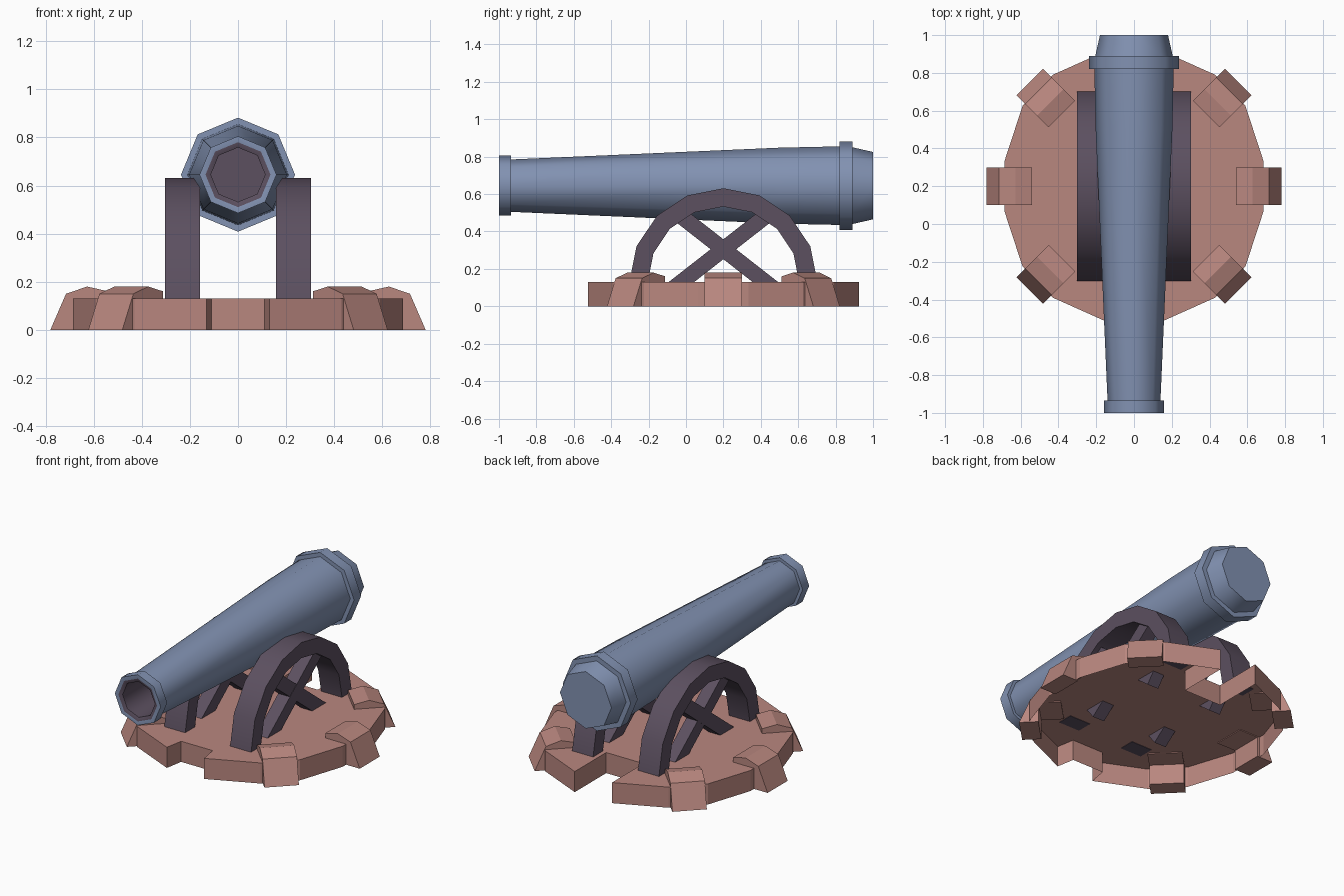
import bpy, bmesh
from math import sin, cos, pi, radians
from mathutils import Matrix, Vector

if "Cube" in bpy.data.objects:
    bpy.data.objects.remove(bpy.data.objects["Cube"])


def material(name, rgb):
    m = bpy.data.materials.new(name)
    m.diffuse_color = (*rgb, 1)
    m.use_nodes = True
    m.node_tree.nodes["Principled BSDF"].inputs["Base Color"].default_value = m.diffuse_color
    return m


BLUE = material("blue_steel", (0.223, 0.287, 0.445))
PURPLE = material("dark_purple_iron", (0.107, 0.08, 0.117))
PINK = material("dusty_pink", (0.485, 0.242, 0.212))
CY = 0.2  # centre of the mount along y


def finish(bm, name, mats, angle=30, recalc=True):
    if recalc:
        bmesh.ops.recalc_face_normals(bm, faces=bm.faces)
    me = bpy.data.meshes.new(name)
    bm.to_mesh(me)
    bm.free()
    for m in mats:
        me.materials.append(m)
    me.polygons.foreach_set("use_smooth", [True] * len(me.polygons))
    me.set_sharp_from_angle(angle=radians(angle))
    ob = bpy.data.objects.new(name, me)
    bpy.context.collection.objects.link(ob)
    return ob


def prism(name, pts, u, v, w, origin, depth, mat):
    """Closed prism: 2D outline along axes u, v, extruded by depth centred along w."""
    u, v, w, origin = map(Vector, (u, v, w, origin))
    bm = bmesh.new()
    a, b = [[bm.verts.new(origin + u * p + v * q + w * s * depth / 2) for p, q in pts]
            for s in (-1, 1)]
    bm.faces.new(a)
    bm.faces.new(b)
    n = len(pts)
    for i in range(n):
        j = (i + 1) % n
        bm.faces.new((a[i], a[j], b[j], b[i]))
    return finish(bm, name, [mat])


# Barrel: eight-sided lathe from breech to muzzle, then into the dark bore
profile = [(1.0, .18), (.89, .205), (.89, .237), (.82, .237), (.82, .21), (.5, .203),
           (-.935, .14), (-.935, .16), (-1, .16), (-1, .135), (-.99, .113), (-.5, .113)]
bm = bmesh.new()
rings = [[bm.verts.new((r * sin(k * pi / 4), y, .645 + r * cos(k * pi / 4)))
          for k in range(8)] for y, r in profile]
bm.faces.new(rings[0])
bm.faces.new(rings[-1]).material_index = 1
for i in range(len(rings) - 1):
    for k in range(8):
        j = (k + 1) % 8
        f = bm.faces.new((rings[i][k], rings[i][j], rings[i + 1][j], rings[i + 1][k]))
        f.material_index = 1 if i >= 9 else 0
finish(bm, "barrel", [BLUE, PURPLE], 46)

# Base: open-bottomed plate with a notch at the front and a deeper one at the back
right = [(.11, -.61), (.13, -.724), (.43, -.59), (.59, -.425), (.685, -.135),
         (.685, .135), (.59, .425), (.43, .59), (.13, .724), (.13, .41)]
outline = right + [(-x, y) for x, y in reversed(right)]
bm = bmesh.new()
top = [bm.verts.new((x, y + CY, .13)) for x, y in outline]
low = [bm.verts.new((x, y + CY, 0)) for x, y in outline]
bm.faces.new(top)
for i in range(len(top)):
    j = (i + 1) % len(top)
    bm.faces.new((low[i], low[j], top[j], top[i]))
finish(bm, "base_plate", [PINK], 10, recalc=False)

# Clamps: six bent blocks over the rim
clamp = [(.78, 0), (.715, .15), (.627, .18), (.54, .16), (.54, .125), (.67, .125), (.67, 0)]
for deg in (0, 45, 135, 180, 225, 315):
    a = radians(deg)
    prism(f"rim_clamp_{deg}", clamp, (cos(a), sin(a), 0), (0, 0, 1),
          (-sin(a), cos(a), 0), (0, CY, 0), .2, PINK)

# Carriage sides: half-round arch and crossed braces on each side
arc = [k * pi / 8 for k in range(9)]
arch = [(.503 * cos(t), .503 * sin(t)) for t in arc]
arch += [(.405 * cos(t), .405 * sin(t)) for t in reversed(arc)]
bar = [(-.34, -.042), (.30, -.042), (.30, .042), (-.34, .042)]
tilt = radians(38)
for side, sx in (("right", 1), ("left", -1)):
    prism(f"{side}_arch", arch, (0, 1, 0), (0, 0, 1), (1, 0, 0),
          (sx * .23, CY, .128), .146, PURPLE)
    for which, sy in (("front", 1), ("rear", -1)):
        prism(f"{side}_{which}_brace", bar, (0, sy * cos(tilt), sin(tilt)),
              (0, -sy * sin(tilt), cos(tilt)), (1, 0, 0),
              (sx * .23, CY, .305), .08 + .002 * sy, PURPLE)
